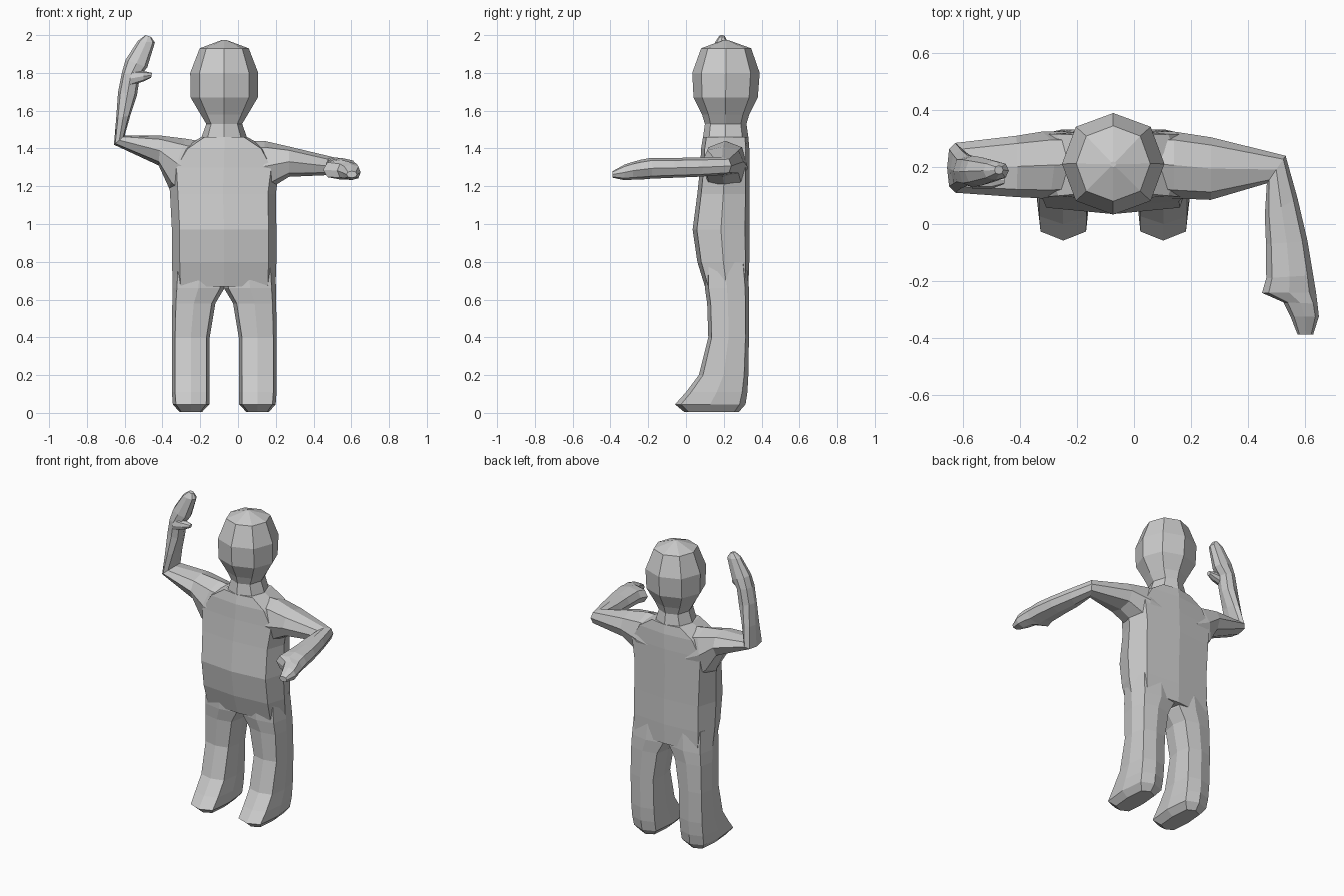
import bpy, bmesh
from mathutils import Vector


def loft(name, rings, k=0.75, axis='y', mirror_x=None):
    """Skin eight-sided rings. Each ring: two opposite points in the bend plane,
    then the low and high extent along the remaining axis."""
    bm = bmesh.new()

    def point(flat, depth):
        a, b = flat
        p = (a, depth, b) if axis == 'y' else (a, b, depth)
        return (2 * mirror_x - p[0], p[1], p[2]) if mirror_x is not None else p

    loops = []
    for p, q, lo, hi in rings:
        p, q = Vector(p), Vector(q)
        c, u, d, h = (p + q) / 2, (q - p) / 2, (lo + hi) / 2, (hi - lo) / 2
        steps = [(1, 0), (k, k), (0, 1), (-k, k), (-1, 0), (-k, -k), (0, -1), (k, -k)]
        loops.append([bm.verts.new(point(c + u * s, d + h * t)) for s, t in steps])
    for a, b in zip(loops, loops[1:]):
        for i in range(8):
            j = (i + 1) % 8
            bm.faces.new((a[i], a[j], b[j], b[i]))
    bm.faces.new(loops[0])
    bm.faces.new(loops[-1])
    bmesh.ops.recalc_face_normals(bm, faces=bm.faces)
    mesh = bpy.data.meshes.new(name)
    bm.to_mesh(mesh)
    bm.free()
    obj = bpy.data.objects.new(name, mesh)
    bpy.context.collection.objects.link(obj)
    return obj


def level(z, x0, x1, y0, y1):
    return ((x0, z), (x1, z), y0, y1)


MID = -0.073

# Torso
torso = loft("figure_body", [
    level(0.67, -0.345, 0.198, 0.10, 0.33),
    level(0.80, -0.35, 0.203, 0.06, 0.335),
    level(0.97, -0.35, 0.203, 0.035, 0.335),
    level(1.16, -0.36, 0.20, 0.06, 0.335),
    level(1.30, -0.37, 0.22, 0.075, 0.335),
    level(1.40, -0.30, 0.155, 0.08, 0.335),
    level(1.46, -0.195, 0.05, 0.09, 0.33)], k=0.85)

# Head and neck
head = loft("head", [
    level(1.40, MID - 0.13, MID + 0.13, 0.09, 0.33),
    level(1.46, MID - 0.12, MID + 0.12, 0.09, 0.33),
    level(1.53, MID - 0.095, MID + 0.095, 0.10, 0.32),
    level(1.58, MID - 0.125, MID + 0.125, 0.085, 0.335),
    level(1.67, MID - 0.178, MID + 0.178, 0.04, 0.38),
    level(1.80, MID - 0.18, MID + 0.18, 0.033, 0.39),
    level(1.93, MID - 0.13, MID + 0.13, 0.08, 0.345),
    level(1.975, MID - 0.01, MID + 0.01, 0.20, 0.22)], k=0.73)

# Legs and feet
leg_rings = [
    level(0.80, -0.34, -0.06, 0.10, 0.32),
    level(0.66, -0.347, -0.072, 0.10, 0.333),
    level(0.58, -0.348, -0.12, 0.112, 0.333),
    level(0.40, -0.35, -0.15, 0.118, 0.333),
    level(0.20, -0.35, -0.15, 0.068, 0.33),
    level(0.11, -0.35, -0.15, 0.0, 0.325),
    level(0.045, -0.345, -0.152, -0.058, 0.315),
    level(0.005, -0.31, -0.19, -0.01, 0.28)]
legs = [loft("left_leg", leg_rings, k=0.83),
        loft("right_leg", leg_rings, k=0.83, mirror_x=MID)]

# Raised arm with hand and thumb
raised = loft("raised_arm", [
    ((-0.15, 1.43), (-0.30, 1.12), 0.10, 0.325),
    ((-0.28, 1.452), (-0.365, 1.19), 0.09, 0.325),
    ((-0.41, 1.468), (-0.42, 1.31), 0.095, 0.31),
    ((-0.60, 1.468), (-0.657, 1.42), 0.11, 0.285),
    ((-0.57, 1.575), (-0.645, 1.56), 0.125, 0.26),
    ((-0.535, 1.68), (-0.635, 1.70), 0.135, 0.24),
    ((-0.52, 1.78), (-0.615, 1.80), 0.13, 0.24),
    ((-0.48, 1.83), (-0.595, 1.87), 0.135, 0.235),
    ((-0.44, 1.96), (-0.53, 1.97), 0.155, 0.22),
    ((-0.46, 1.99), (-0.49, 2.0), 0.175, 0.205)])
thumb = loft("thumb", [
    ((-0.57, 1.81), (-0.57, 1.73), 0.125, 0.19),
    ((-0.50, 1.81), (-0.50, 1.755), 0.125, 0.18),
    ((-0.455, 1.80), (-0.46, 1.775), 0.14, 0.17)])

# Forward-reaching arm with hand
forward = loft("forward_arm", [
    ((0.02, 0.325), (0.02, 0.10), 1.12, 1.44),
    ((0.14, 0.325), (0.14, 0.09), 1.17, 1.44),
    ((0.27, 0.305), (0.27, 0.085), 1.25, 1.41),
    ((0.533, 0.24), (0.467, 0.143), 1.26, 1.355),
    ((0.575, 0.09), (0.46, 0.03), 1.25, 1.352),
    ((0.61, -0.06), (0.464, -0.07), 1.245, 1.35),
    ((0.63, -0.18), (0.465, -0.19), 1.24, 1.35),
    ((0.64, -0.24), (0.45, -0.242), 1.235, 1.34),
    ((0.645, -0.28), (0.525, -0.275), 1.235, 1.33),
    ((0.65, -0.325), (0.55, -0.325), 1.232, 1.315),
    ((0.63, -0.388), (0.575, -0.388), 1.245, 1.28)], axis='z')

# Fuse all parts into one skin
bpy.context.view_layer.objects.active = torso
for part in [head, *legs, raised, thumb, forward]:
    mod = torso.modifiers.new("join_" + part.name, 'BOOLEAN')
    mod.operation = 'UNION'
    mod.solver = 'EXACT'
    mod.object = part
    bpy.ops.object.modifier_apply(modifier=mod.name)
    bpy.data.objects.remove(part)
